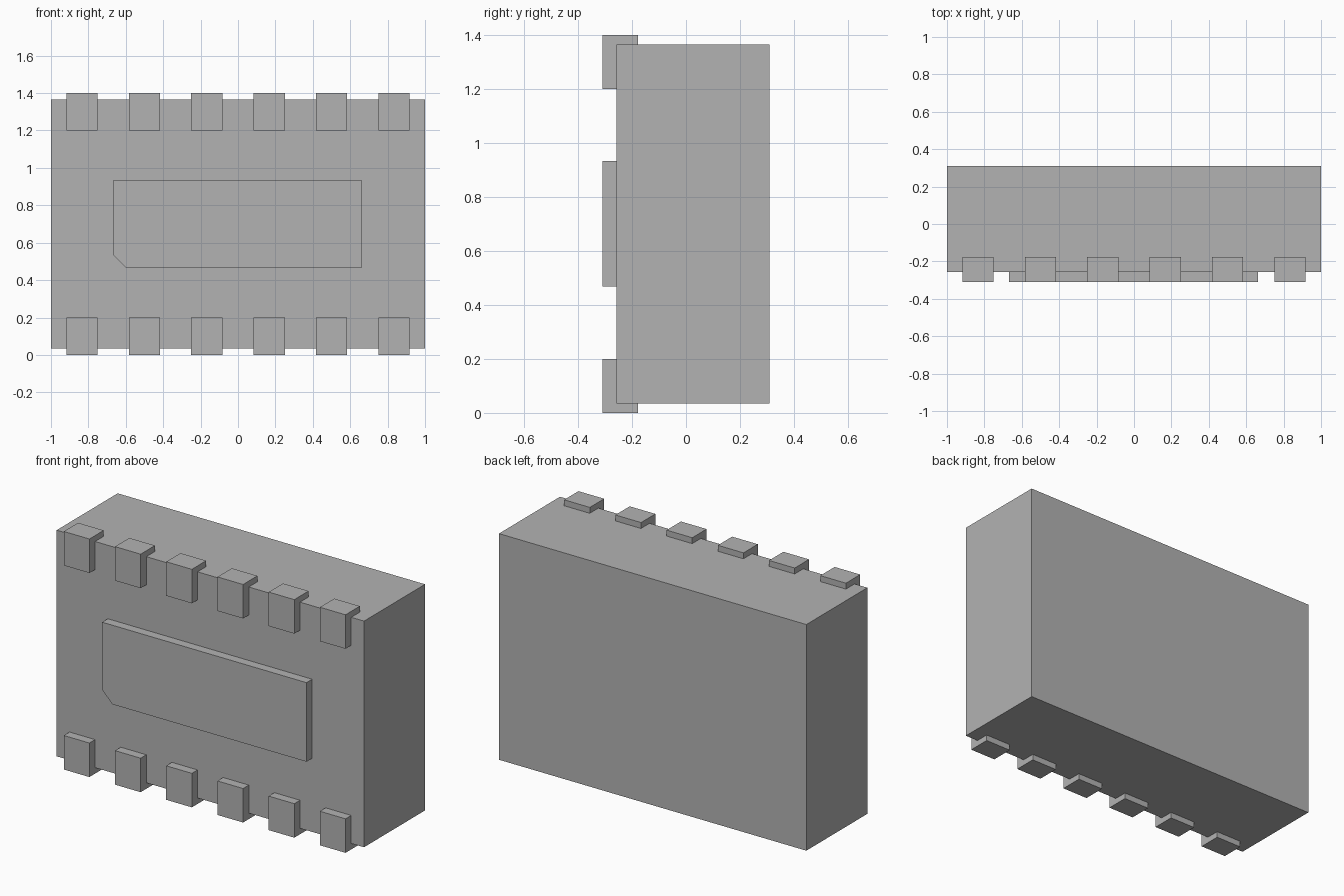
import bpy
import bmesh

cube = bpy.data.objects.get("Cube")
if cube:
    bpy.data.objects.remove(cube, do_unlink=True)

# Single plain grey
grey = bpy.data.materials.new("plain_grey")
grey.use_nodes = True
colour = (0.45, 0.45, 0.45, 1)
grey.diffuse_color = colour
grey.node_tree.nodes["Principled BSDF"].inputs["Base Color"].default_value = colour

FRONT, BODY_FRONT, BACK = -0.31, -0.257, 0.31
HEIGHT = 1.4


def slab(name, outline, y0, y1):
    """Extrude an x-z outline from y0 back to y1."""
    bm = bmesh.new()
    face = bm.faces.new([bm.verts.new((x, y0, z)) for x, z in outline])
    extruded = bmesh.ops.extrude_face_region(bm, geom=[face], use_keep_orig=True)
    moved = [v for v in extruded["geom"] if isinstance(v, bmesh.types.BMVert)]
    bmesh.ops.translate(bm, verts=moved, vec=(0, y1 - y0, 0))
    bmesh.ops.recalc_face_normals(bm, faces=bm.faces)
    mesh = bpy.data.meshes.new(name)
    bm.to_mesh(mesh)
    bm.free()
    mesh.materials.append(grey)
    obj = bpy.data.objects.new(name, mesh)
    bpy.context.collection.objects.link(obj)
    return obj


def rectangle(x0, x1, z0, z1):
    return [(x0, z0), (x1, z0), (x1, z1), (x0, z1)]


# Package body
slab("package_body", rectangle(-1, 1, 0.035, HEIGHT - 0.035), BODY_FRONT, BACK)

# Central pad with one clipped corner
pad_left, pad_right, pad_low, pad_high, clip = -0.667, 0.663, 0.468, 0.933, 0.067
slab("centre_pad",
     [(pad_left + clip, pad_low), (pad_right, pad_low), (pad_right, pad_high),
      (pad_left, pad_high), (pad_left, pad_low + clip)], FRONT, BODY_FRONT)

# Two rows of contacts wrapping over the long edges
pitch, width, length = 1 / 3, 1 / 6, 0.2
for row, base in (("lower", 0), ("upper", HEIGHT - length)):
    for i in range(6):
        x = (i - 2.5) * pitch
        slab(f"{row}_contact_{i + 1}",
             rectangle(x - width / 2, x + width / 2, base, base + length),
             FRONT, -0.177)
